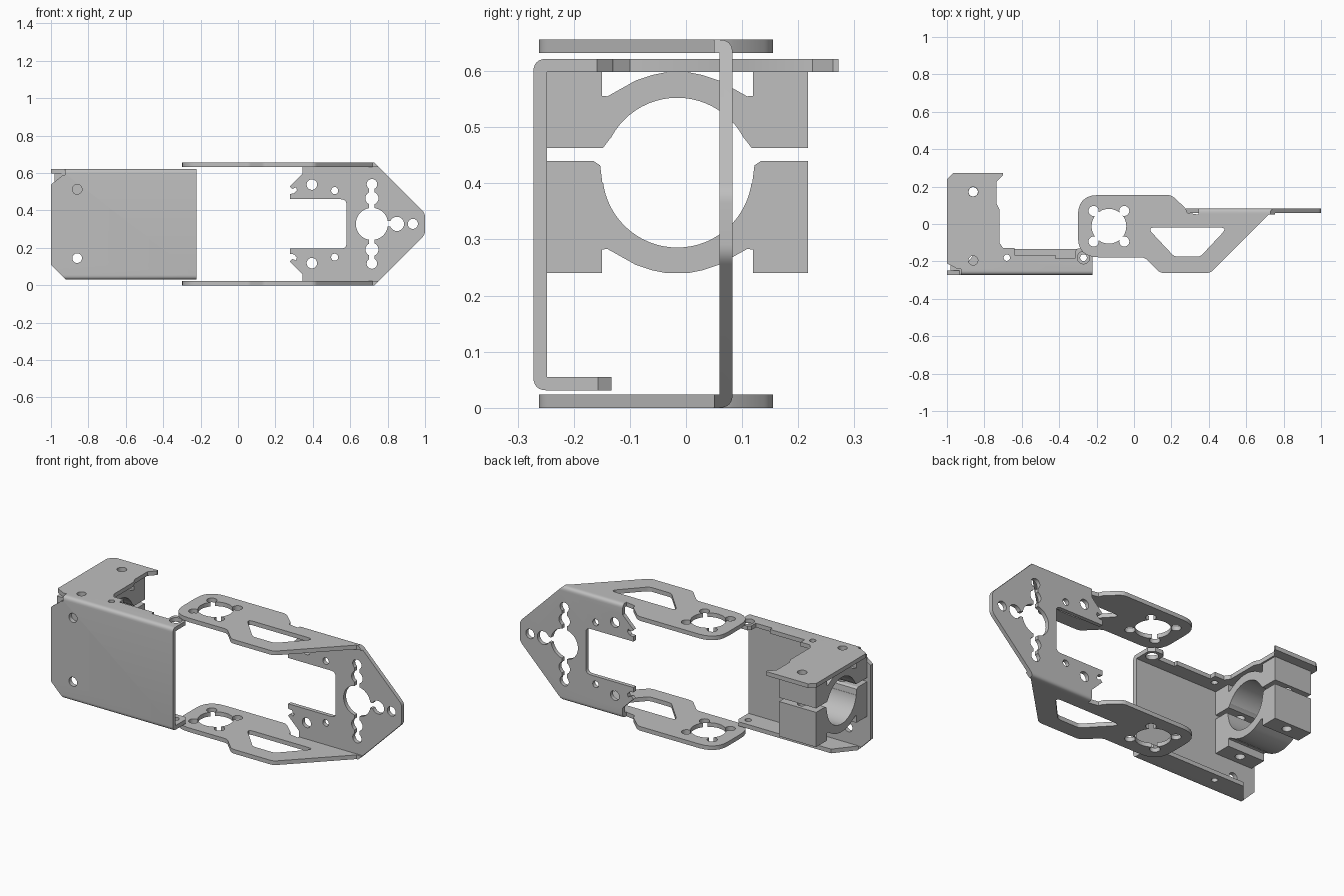
import bpy, bmesh, math
from mathutils import Vector

if "Cube" in bpy.data.objects:
    bpy.data.objects.remove(bpy.data.objects["Cube"], do_unlink=True)

metal = bpy.data.materials.new("bare_metal_grey")
metal.use_nodes = True
GREY = (0.52, 0.52, 0.52, 1)
metal.diffuse_color = GREY
metal.node_tree.nodes["Principled BSDF"].inputs["Base Color"].default_value = GREY


def rounded(pts, steps=6):
    """Outline from (u, v) or (u, v, radius) corners."""
    out = []
    for i, p in enumerate(pts):
        c = Vector(p[:2])
        if len(p) == 2:
            out.append(c)
            continue
        a = (Vector(pts[i - 1][:2]) - c).normalized()
        b = (Vector(pts[(i + 1) % len(pts)][:2]) - c).normalized()
        d = p[2] / math.tan(a.angle(b) / 2)
        for k in range(steps + 1):
            t = k / steps
            out.append(c + a * d * (1 - t) ** 2 + b * d * t * t)
    return out


def circle(u, v, r, n=32):
    return [(u + r * math.cos(math.tau * k / n), v + r * math.sin(math.tau * k / n))
            for k in range(n)]


def rect(u0, u1, v0, v1):
    return [(u0, v0), (u1, v0), (u1, v1), (u0, v1)]


def prism(name, pts, axis, lo, hi):
    """Extrude a flat outline along one axis."""
    place = {"x": lambda u, v, w: (w, u, v),
             "y": lambda u, v, w: (u, w, v),
             "z": lambda u, v, w: (u, v, w)}[axis]
    bm = bmesh.new()
    face = bm.faces.new([bm.verts.new(place(p[0], p[1], lo)) for p in rounded(pts)])
    new = bmesh.ops.extrude_face_region(bm, geom=[face])["geom"]
    shift = Vector(place(0, 0, hi - lo))
    bmesh.ops.translate(bm, vec=shift, verts=[g for g in new if isinstance(g, bmesh.types.BMVert)])
    bmesh.ops.recalc_face_normals(bm, faces=bm.faces)
    mesh = bpy.data.meshes.new(name)
    bm.to_mesh(mesh)
    bm.free()
    mesh.materials.append(metal)
    obj = bpy.data.objects.new(name, mesh)
    bpy.context.collection.objects.link(obj)
    return obj


def carve(obj, cutters):
    """Apply (outline, axis, low, high[, operation]) cutters, then smooth."""
    helpers = []
    for outline, axis, lo, hi, *op in cutters:
        cutter = prism("cutter", outline, axis, lo, hi)
        cutter.hide_render = True
        mod = obj.modifiers.new("cut", "BOOLEAN")
        mod.object = cutter
        mod.solver = "EXACT"
        mod.operation = op[0] if op else "DIFFERENCE"
        helpers.append(cutter)
    bpy.context.view_layer.update()
    graph = bpy.context.evaluated_depsgraph_get()
    mesh = bpy.data.meshes.new_from_object(obj.evaluated_get(graph))
    obj.modifiers.clear()
    obj.data = mesh
    for h in helpers:
        bpy.data.objects.remove(h, do_unlink=True)
    bpy.ops.object.select_all(action="DESELECT")
    obj.select_set(True)
    bpy.context.view_layer.objects.active = obj
    bpy.ops.object.shade_smooth_by_angle(angle=math.radians(30))


T = 0.024       # sheet thickness
H = 0.656       # height of the arm bracket
MID = H / 2

# Two arm plates with hub cutout and window
arm_outline = [(-0.3, 0.155, 0.11), (0.2, 0.155, 0.06), (0.275, 0.085), (0.285, 0.06),
               (0.345, 0.05), (0.72, 0.05), (0.408, -0.262, 0.05), (0.14, -0.262, 0.05),
               (0.056, -0.178, 0.05), (-0.3, -0.178, 0.11)]
window = [(0.07, -0.019, 0.018), (0.5, -0.019, 0.018),
          (0.355, -0.174, 0.04), (0.215, -0.174, 0.04)]
HX, HY = -0.134, -0.012
for name, z in (("lower_arm", 0), ("upper_arm", H - T)):
    arm = prism(name, arm_outline, "z", z, z + T)
    shapes = [window, circle(HX, HY, 0.093)]
    shapes += [circle(HX + sx * 0.082, HY + sy * 0.082, 0.027, 24)
               for sx in (-1, 1) for sy in (-1, 1)]
    carve(arm, [(s, "z", z - 0.1, z + 0.1) for s in shapes])

# Upright end plate bent into both arms
channel = [(0.05, 0), (0.083, 0, T), (0.083, H, T), (0.05, H),
           (0.05, H - T), (0.06, H - T), (0.06, T), (0.05, T)]
end_plate = prism("end_plate", channel, "x", 0.2, 1.1)
half = [(0.58, 0.132, 0.03), (0.277, 0.132), (0.277, 0.16), (0.3, 0.163), (0.315, 0.18),
        (0.31, 0.195), (0.29, 0.187), (0.277, 0.2), (0.345, 0.268), (0.345, 0.34),
        (0.717, 0.34), (1.0, 0.057, 0.05)]
outline = [(p[0], MID + p[1], *p[2:]) for p in half]
outline += [(p[0], MID - p[1], *p[2:]) for p in reversed(half)]
BX = 0.716
holes = [circle(BX, MID, 0.086, 48), circle(0.85, MID, 0.038), circle(0.935, MID, 0.027),
         rect(0.78, 0.84, MID - 0.015, MID + 0.015)]
for s in (-1, 1):
    holes += [circle(BX, MID + s * 0.137, 0.035), circle(BX, MID + s * 0.212, 0.028),
              rect(BX - 0.015, BX + 0.015, *sorted((MID + s * 0.06, MID + s * 0.2))),
              circle(0.395, MID + s * 0.21, 0.028), circle(0.517, MID + s * 0.178, 0.019)]
carve(end_plate, [(outline, "y", -0.1, 0.2, "INTERSECT")]
      + [(h, "y", -0.1, 0.2) for h in holes])

# Side cover folded into a top flange and a short bottom flange
F, B0, B1 = -0.272, 0.031, 0.622
fold = [(-0.133, B0), (F, B0, T), (F, B1, T), (0.272, B1), (0.272, B1 - T),
        (F + T, B1 - T), (F + T, B0 + T), (-0.133, B0 + T)]
cover = prism("side_cover", fold, "x", -1.0, -0.223)
top_waste = [(-0.7, 0.3), (-0.7, 0.262), (-0.735, 0.225), (-0.735, 0.11), (-0.72, 0.08),
             (-0.72, -0.1), (-0.7, -0.128), (-0.64, -0.128), (-0.64, -0.165),
             (-0.42, -0.165), (-0.42, -0.185), (-0.315, -0.185), (-0.315, -0.145),
             (-0.3, -0.13), (-0.25, -0.13), (-0.222, -0.16), (-0.2, -0.16), (-0.2, 0.3)]
cuts = [
    (top_waste, "z", 0.5, 0.7),
    ([(-1.02, 0.22), (-0.95, 0.29), (-1.02, 0.29)], "z", 0.5, 0.7),
    ([(-1.02, -0.3), (-0.925, -0.3), (-0.925, -0.25), (-1.02, -0.2)], "z", 0.59, 0.7),
    ([(-1.02, 0.523), (-0.925, 0.597), (-0.925, 0.65), (-1.02, 0.65)], "y", -0.3, -0.24),
    ([(-1.02, 0.13), (-0.91, 0.02), (-1.02, 0.02)], "y", -0.3, -0.1),
    ([(-1.02, -0.247), (-0.925, -0.247), (-0.82, -0.12), (-1.02, -0.12)], "z", 0, 0.07),
    ([(-0.25, -0.12), (-0.21, -0.12), (-0.21, -0.175)], "z", 0, 0.1),
    (circle(-0.86, 0.172, 0.026), "z", 0.5, 0.7),
    (circle(-0.86, -0.195, 0.025), "z", 0.5, 0.7),
    (circle(-0.68, -0.18, 0.017), "z", 0, 0.7),
    (circle(-0.27, -0.18, 0.033), "z", 0.5, 0.7),
    (circle(-0.27, -0.18, 0.018), "z", 0, 0.1),
]
cuts += [(circle(-0.86, z, 0.026), "y", -0.3, -0.2) for z in (0.145, 0.513)]
carve(cover, cuts)

# Split tube clamp under the top flange
CY, CZ = -0.0155, 0.419
clamp = prism("tube_clamp", rect(-0.248, 0.217, 0.24, 0.598), "x", -0.98, -0.745)
notch = [(-0.15, 0.65), (-0.15, 0.556), (-0.14, 0.555), (-0.09, 0.583),
         (-0.06, 0.593), (-0.03, 0.599), (-0.03, 0.65)]
slot = [(-0.3, 0.44), (-0.165, 0.44), (-0.153, 0.432), (-0.149, 0.4), (-0.1, 0.4),
        (-0.1, 0.5), (-0.135, 0.48), (-0.148, 0.463), (-0.3, 0.463)]
profiles = [circle(CY, CZ, 0.1335, 64)]
for flip in (False, True):
    side = (lambda y: 2 * CY - y) if flip else (lambda y: y)
    profiles += [[(side(y), z) for y, z in slot],
                 [(side(y), z) for y, z in notch],
                 [(side(y), 2 * CZ - z) for y, z in notch]]
carve(clamp, [(p, "x", -1.1, -0.6) for p in profiles]
      + [(circle(-0.86, y, 0.025), "z", 0.1, 0.7) for y in (0.172, -0.195)])
